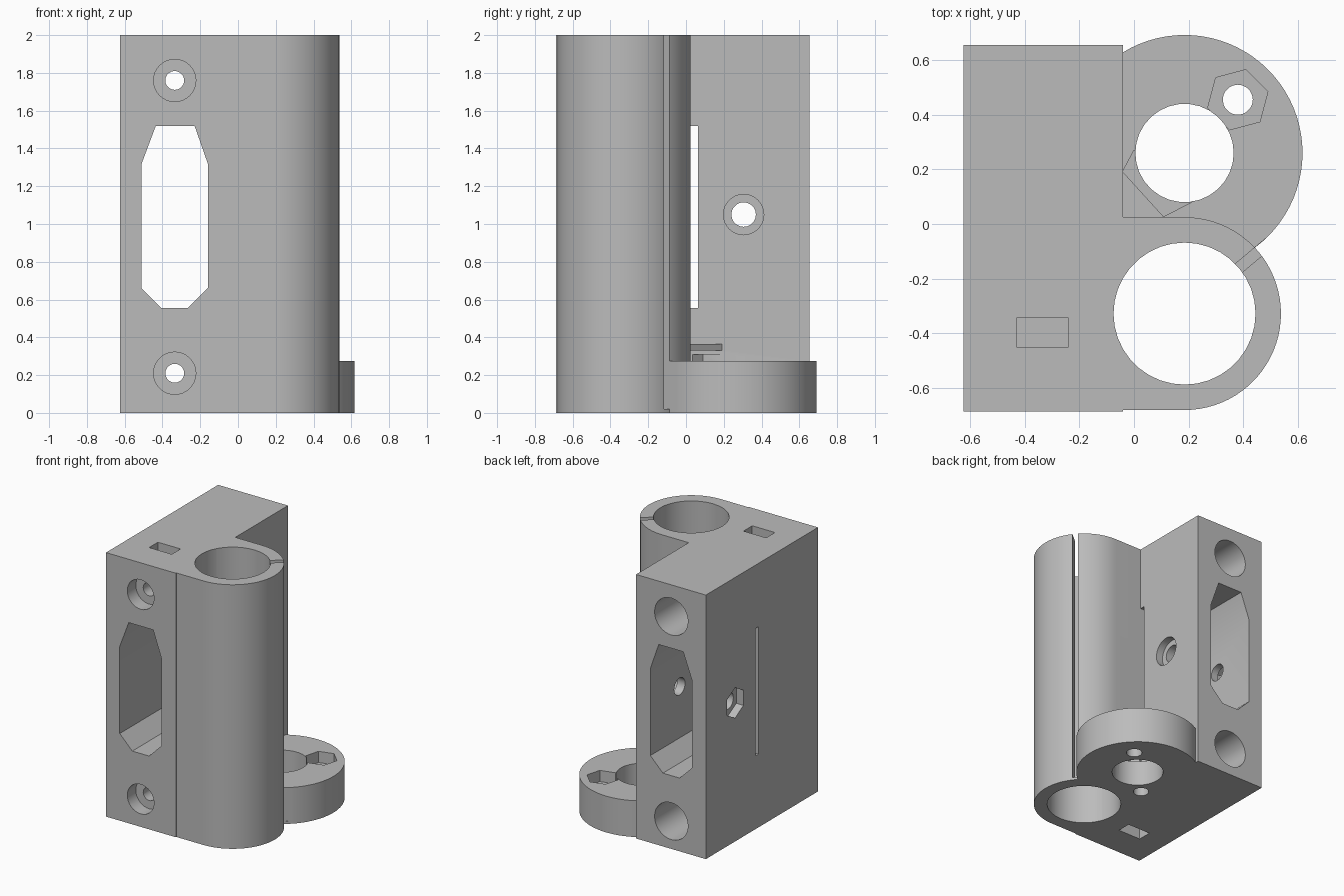
import bpy
import math
from mathutils import Matrix, Vector

if "Cube" in bpy.data.objects:
    bpy.data.objects.remove(bpy.data.objects["Cube"], do_unlink=True)

grey = bpy.data.materials.new("plain grey")
grey.use_nodes = True
grey.diffuse_color = (0.5, 0.5, 0.5, 1)
grey.node_tree.nodes["Principled BSDF"].inputs["Base Color"].default_value = grey.diffuse_color

# Each axis maps a flat profile (u, v) and a depth w into space
AXES = {
    "x": lambda u, v, w: (w, u, v),
    "y": lambda u, v, w: (u, w, v),
    "z": lambda u, v, w: (u, v, w),
}


def prism(name, profile, lo, hi, axis="z"):
    """Extrude a closed profile between two depths along an axis."""
    place = AXES[axis]
    n = len(profile)
    verts = [place(u, v, w) for w in (lo, hi) for u, v in profile]
    faces = [tuple(range(n))[::-1], tuple(range(n, 2 * n))]
    faces += [(i, (i + 1) % n, (i + 1) % n + n, i + n) for i in range(n)]
    mesh = bpy.data.meshes.new(name)
    mesh.from_pydata(verts, [], faces)
    # Mirrored axis or clockwise profile: turn the faces outward
    area = sum(profile[i - 1][0] * profile[i][1] - profile[i][0] * profile[i - 1][1]
               for i in range(n))
    if (area < 0) != (axis == "y"):
        mesh.flip_normals()
    mesh.materials.append(grey)
    obj = bpy.data.objects.new(name, mesh)
    bpy.context.collection.objects.link(obj)
    return obj


def rect(u0, u1, v0, v1):
    return [(u0, v0), (u1, v0), (u1, v1), (u0, v1)]


def circle(u, v, r, sides=32, turn=0.0):
    return [(u + r * math.cos(turn + math.tau * i / sides),
             v + r * math.sin(turn + math.tau * i / sides)) for i in range(sides)]


def combine(body, other, operation):
    mod = body.modifiers.new(operation.lower(), "BOOLEAN")
    mod.operation = operation
    mod.solver = "EXACT"
    mod.object = other
    bpy.context.view_layer.objects.active = body
    bpy.ops.object.modifier_apply(modifier=mod.name)
    bpy.data.objects.remove(other, do_unlink=True)


def cut(profile, lo, hi, axis="z"):
    combine(bracket, prism("cutter", profile, lo, hi, axis), "DIFFERENCE")


TUBE = Vector((0.185, -0.328))
FLANGE = Vector((0.185, 0.26))
TUBE_R = 0.353

# Solid parts: block, rod clamp with its web, round foot, corner plate
bracket = prism("clamp_bracket", rect(-0.625, -0.04, -0.687, 0.655), 0, 2)
arc = [(TUBE.x + TUBE_R * math.cos(a), TUBE.y + TUBE_R * math.sin(a))
       for a in (math.pi * (i / 40 - 0.5) for i in range(41))]
clamp = [(-0.2, TUBE.y - TUBE_R)] + arc + [(-0.2, TUBE.y + TUBE_R)]
combine(bracket, prism("clamp_tube", clamp, 0, 2), "UNION")
combine(bracket, prism("round_foot", circle(*FLANGE, 0.432, 80), 0, 0.275), "UNION")

# Rod bores
cut(circle(*TUBE, 0.26, 36), -0.1, 2.1)
cut(circle(*FLANGE, 0.18, 30), -0.1, 0.4)

# Clamp slit
slit = Matrix.Rotation(math.radians(40), 2)
cut([TUBE + slit @ Vector(p) for p in rect(0.2, 0.5, -0.02, 0.02)], 0.02, 2.1)

# Foot screw holes with a hexagonal and an open nut pocket
for side in (1, -1):
    cut(circle(*(FLANGE + side * Vector((0.195, 0.195))), 0.055, 20), -0.1, 0.25)
cut(circle(0.38, 0.455, 0.114, 6, math.radians(15)), 0.19, 0.4)
cut([(-0.096, 0.09), (0.015, -0.021), (0.22, 0.085), (0.185, 0.26), (0, 0.27)], 0.19, 0.31)
plate = [(-0.1, -0.01), (0.11, -0.01), (0.11, 0.025), (-0.04, 0.19), (-0.1, 0.19)]
combine(bracket, prism("corner_plate", plate, 0.33, 0.365), "UNION")

# Window running front to back
window = [(-0.51, 0.66), (-0.405, 0.555), (-0.265, 0.555), (-0.16, 0.66),
          (-0.16, 1.32), (-0.23, 1.52), (-0.435, 1.52), (-0.51, 1.32)]
cut(window, -0.8, 0.8, "y")

# Mounting screws: front recess, shank hole, wide rear bore
for z in (0.21, 1.76):
    cut(circle(-0.335, z, 0.05, 20), -0.8, 0.0, "y")
    cut(circle(-0.335, z, 0.112), -0.8, -0.585, "y")
    cut(circle(-0.335, z, 0.14), -0.2, 0.8, "y")

# Nut slots from the top and bottom
for z0, z1 in ((-0.1, 0.31), (1.66, 2.1)):
    cut(rect(-0.43, -0.24, -0.45, -0.345), z0, z1)

# Cross screw: through hole, round recess, hexagonal nut recess
cut(circle(0.305, 1.05, 0.065, 20), -0.8, 0.2, "x")
cut(circle(0.305, 1.05, 0.107), -0.095, 0.1, "x")
cut(circle(0.305, 1.05, 0.115, 6, math.pi / 2), -0.8, -0.565, "x")

# Thin vertical slot through both side walls
cut(rect(0.025, 0.063, 0.555, 1.52), -0.8, 0.1, "x")

bpy.ops.object.select_all(action="DESELECT")
bracket.select_set(True)
bpy.context.view_layer.objects.active = bracket
bpy.ops.object.shade_smooth_by_angle(angle=math.radians(30))
